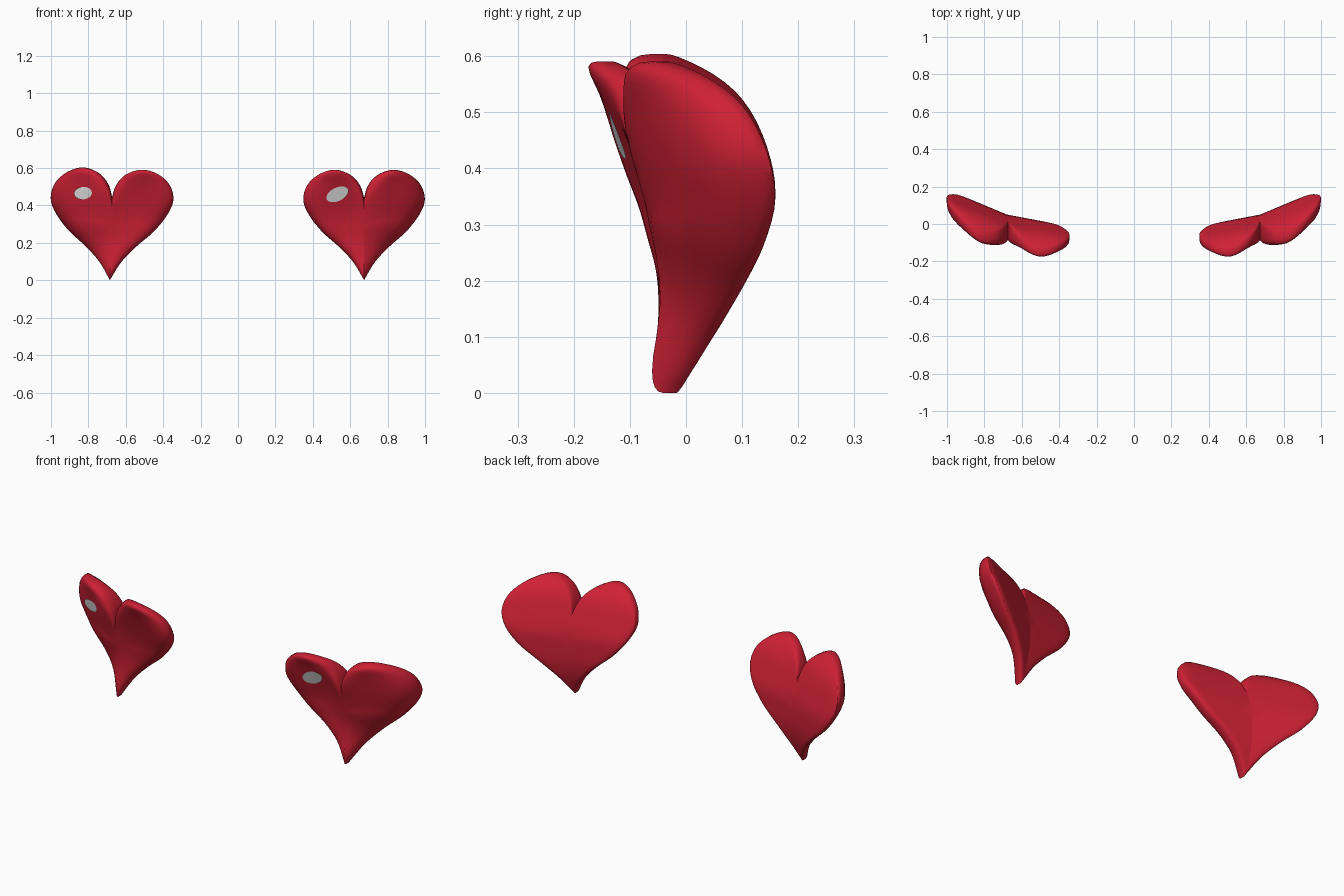
import bpy, bmesh, math
from mathutils import Vector
from mathutils.bvhtree import BVHTree

if "Cube" in bpy.data.objects:
    bpy.data.objects.remove(bpy.data.objects["Cube"])


def material(name, color):
    m = bpy.data.materials.new(name)
    m.diffuse_color = (*color, 1)
    m.use_nodes = True
    m.node_tree.nodes["Principled BSDF"].inputs["Base Color"].default_value = m.diffuse_color
    return m


RED = material("heart red", (0.62, 0.015, 0.035))
WHITE = material("shine white", (0.98, 0.98, 0.98))

# Half outline of the heart: (distance from centre line, height), tip to notch
HALF = [(0, 0), (0.012, 0.022), (0.06, 0.10), (0.135, 0.18), (0.225, 0.26),
        (0.295, 0.35), (0.325, 0.43), (0.303, 0.51), (0.24, 0.567), (0.155, 0.591),
        (0.07, 0.562), (0.02, 0.505), (0, 0.44)]
# Depth of the back along the centre line: (height, y)
SPINE = [(0, -0.008), (0.1, 0.03), (0.155, 0.043), (0.2, 0.049), (0.26, 0.05),
         (0.34, 0.045), (0.42, 0.019), (0.5, -0.012), (0.55, -0.046), (0.6, -0.105)]
# Fullness of the front by height
PUFF = [(0, 0.042), (0.1, 0.052), (0.17, 0.055), (0.24, 0.055), (0.3, 0.06),
        (0.36, 0.064), (0.42, 0.063), (0.5, 0.067), (0.6, 0.068)]
CENTRE_Z = 0.30


def spline(pts, steps):
    """Catmull-Rom through the points, without the last point."""
    out = []
    for i in range(len(pts) - 1):
        p0, p1, p2, p3 = (Vector(pts[min(max(j, 0), len(pts) - 1)])
                          for j in (i - 1, i, i + 1, i + 2))
        for k in range(steps):
            t = k / steps
            out.append(0.5 * (2 * p1 + (p2 - p0) * t + (2 * p0 - 5 * p1 + 4 * p2 - p3) * t ** 2
                              + (3 * p1 - p0 - 3 * p2 + p3) * t ** 3))
    return out


def curve(pts):
    """Smooth height-to-value lookup."""
    fine = spline(pts, 8) + [Vector(pts[-1])]

    def value(z):
        z = min(max(z, 0), 0.5999)
        for a, b in zip(fine, fine[1:]):
            if z <= b.x:
                return a.y + (b.y - a.y) * (z - a.x) / max(b.x - a.x, 1e-6)
        return fine[-1].y
    return value


spine_y, puff = curve(SPINE), curve(PUFF)


def smooth(t):
    t = max(0, min(1, t))
    return t * t * (3 - 2 * t)


def back_y(u, z):
    """Back sweeps rearward on the outer lobe (u > 0), forward on the inner."""
    return spine_y(z) + u * (0.42 if u > 0 else 0.19)


def thickness(u, z, s):
    extra = 0.045 - 0.01 * smooth((z - 0.4) / 0.15)
    full = puff(z) + extra * smooth((u + 0.1) / 0.2) * smooth((z - 0.12) / 0.2)
    return 0.033 + full * math.sqrt(max(0, 1 - s ** 6))


def finish(name, bm, mat):
    bmesh.ops.recalc_face_normals(bm, faces=bm.faces)
    me = bpy.data.meshes.new(name)
    bm.to_mesh(me)
    me.materials.append(mat)
    ob = bpy.data.objects.new(name, me)
    bpy.context.collection.objects.link(ob)
    bpy.ops.object.select_all(action='DESELECT')
    ob.select_set(True)
    bpy.context.view_layer.objects.active = ob
    bpy.ops.object.shade_smooth_by_angle(angle=math.radians(85))


def heart(name, side, cx, width, tall, lean):
    """Puffed, bent heart; side = +1 when the outer lobe is at +x."""
    half = spline(HALF, 4)
    outline = half + [Vector((0, HALF[-1][1]))] + [Vector((-p.x, p.y)) for p in half[:0:-1]]
    rings = [1, 0.992, 0.97, 0.93, 0.87, 0.78, 0.66, 0.5, 0.34, 0.17]
    n = len(outline)
    bm = bmesh.new()

    def place(u, z, y):
        grow = 1 + (tall - 1) * max(0, min(1, 0.5 + u / 0.3))
        return bm.verts.new((cx + side * (u * width + lean * (1 - z / 0.45)), y, z * grow))

    def shell(front):
        rows = []
        for s in rings + [0]:
            row = []
            for p in (outline if s else [Vector((0, CENTRE_Z))]):
                u, z = p.x * s, CENTRE_Z + (p.y - CENTRE_Z) * s
                if front:
                    y = back_y(u, z) - thickness(u, z, s)
                else:
                    y = back_y(u, z) - 0.008 * max(0, (s - 0.9) / 0.1) ** 2
                row.append(place(u, z, y))
            rows.append(row)
        for a, b in zip(rows, rows[1:]):
            for i in range(n):
                j = (i + 1) % n
                if len(b) == 1:
                    bm.faces.new((a[i], a[j], b[0]))
                else:
                    bm.faces.new((a[i], a[j], b[j], b[i]))
        return rows[0]

    front_rim, back_rim = shell(True), shell(False)
    # Rim band joining front and back
    for i in range(n):
        j = (i + 1) % n
        bm.faces.new((front_rim[i], front_rim[j], back_rim[j], back_rim[i]))
    tree = BVHTree.FromBMesh(bm)
    finish(name, bm, RED)
    bm.free()
    return tree


def shine(name, tree, cx, cz, rx, rz, tilt, flat, lift):
    """Thin oval highlight on the front of a heart; flat > 0 straightens it sideways."""
    bm = bmesh.new()

    def surface(x, z):
        return tree.ray_cast(Vector((x, -2, z)), Vector((0, 1, 0)))[0].y

    def drop(r, a):
        x, z = rx * r * math.cos(a), rz * r * math.sin(a)
        px = cx + x * math.cos(tilt) - z * math.sin(tilt)
        pz = cz + x * math.sin(tilt) + z * math.cos(tilt)
        y = surface(px, pz) * (1 - flat) + surface(cx, pz) * flat
        return bm.verts.new((px, min(y - lift, surface(px, pz) - 0.002), pz))

    n = 20
    mid = drop(0, 0)
    rows = [[drop(r, 2 * math.pi * i / n) for i in range(n)] for r in (0.5, 0.85, 1)]
    for i in range(n):
        j = (i + 1) % n
        bm.faces.new((mid, rows[0][i], rows[0][j]))
        for a, b in zip(rows, rows[1:]):
            bm.faces.new((a[i], b[i], b[j], a[j]))
    finish(name, bm, WHITE)
    bm.free()


right = heart("right_heart", 1, 0.674, 1.0, 1.0, 0.0)
left = heart("left_heart", -1, -0.673, 1.01, 1.022, 0.012)
shine("right_shine", right, 0.532, 0.46, 0.064, 0.036, 0.45, 0.8, 0.003)
shine("left_shine", left, -0.829, 0.466, 0.048, 0.034, 0.1, 0.35, 0.007)
